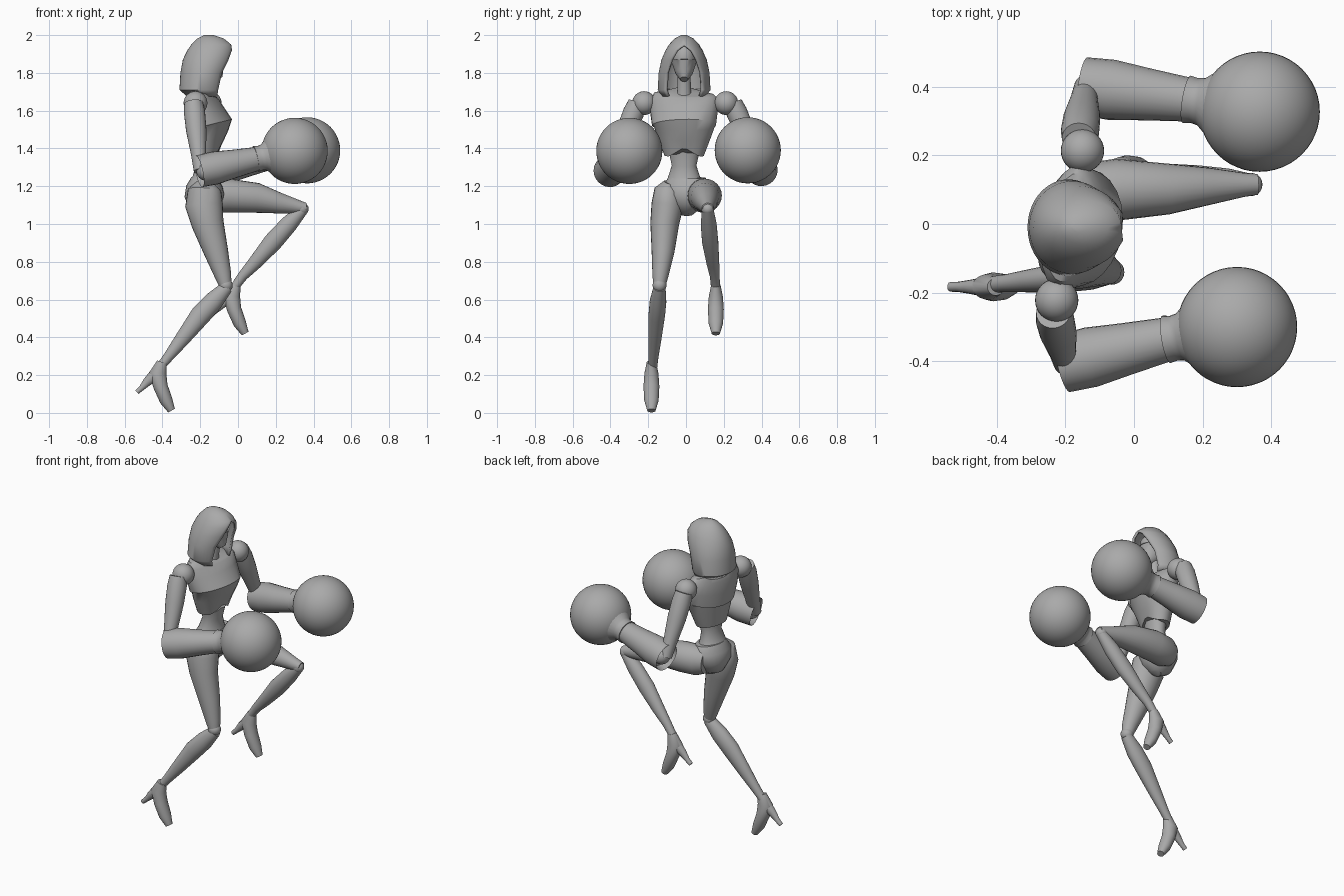
import bpy, bmesh, math
from mathutils import Vector

if "Cube" in bpy.data.objects:
    bpy.data.objects.remove(bpy.data.objects["Cube"], do_unlink=True)

grey = bpy.data.materials.new("plain grey")
grey.use_nodes = True
grey.diffuse_color = (0.4, 0.4, 0.4, 1)
grey.node_tree.nodes["Principled BSDF"].inputs["Base Color"].default_value = (0.4, 0.4, 0.4, 1)

SIDE = Vector((0, 1, 0))
TWIST = Vector((0.17, 0.98, 0)).normalized()   # shoulder line


def finish(name, bm, angle=40):
    bmesh.ops.recalc_face_normals(bm, faces=bm.faces)
    mesh = bpy.data.meshes.new(name)
    bm.to_mesh(mesh)
    bm.free()
    mesh.shade_smooth()
    mesh.set_sharp_from_angle(angle=math.radians(angle))
    mesh.materials.append(grey)
    obj = bpy.data.objects.new(name, mesh)
    bpy.context.collection.objects.link(obj)
    return obj


def tube(name, sections, side=SIDE, segs=24, hollow=0, shape=None):
    """Loft elliptical rings (x, y, z, side radius, other radius) along a path."""
    bm = bmesh.new()
    pts = [Vector(s[:3]) for s in sections]
    rings = []
    for i, (x, y, z, ra, rb) in enumerate(sections):
        t = (pts[min(i + 1, len(pts) - 1)] - pts[max(i - 1, 0)]).normalized()
        a = (side - t * side.dot(t)).normalized()
        b = t.cross(a)
        ring = []
        for k in range(segs):
            w = 2 * math.pi * k / segs
            ring.append(bm.verts.new(pts[i] + a * ra * math.cos(w) + b * rb * math.sin(w)))
        rings.append(ring)
    for r, q in zip(rings, rings[1:]):
        for k in range(segs):
            j = (k + 1) % segs
            bm.faces.new((r[k], r[j], q[j], q[k]))
    start = bm.faces.new(rings[0][::-1])
    bm.faces.new(rings[-1])
    bmesh.ops.recalc_face_normals(bm, faces=bm.faces)
    if hollow:
        bmesh.ops.inset_region(bm, faces=[start], thickness=0.012)
        bmesh.ops.translate(bm, verts=start.verts, vec=(pts[1] - pts[0]).normalized() * hollow)
    if shape:
        shape(rings)
    return finish(name, bm)


def ball(name, center, radius, scale=(1, 1, 1), segs=32):
    bm = bmesh.new()
    bmesh.ops.create_uvsphere(bm, u_segments=segs, v_segments=segs // 2, radius=radius)
    bmesh.ops.scale(bm, vec=scale, verts=bm.verts)
    bmesh.ops.translate(bm, vec=center, verts=bm.verts)
    return finish(name, bm)


def column(name, rows, y=-0.01, side=TWIST, **kw):
    """Upright loft from rows of (z, x centre, depth, half width)."""
    return tube(name, [(x, y, z, w, d) for z, x, d, w in rows], side, **kw)


# Hood: arcs round the back of the head, open at the face
def build_hood():
    levels = [(1.675, -.27, -.11, .115, 132), (1.71, -.31, -.105, .14, 136),
              (1.80, -.305, -.085, .135, 138), (1.87, -.292, -.05, .12, 146),
              (1.92, -.268, -.032, .098, 157), (1.95, -.247, -.036, .08, 180),
              (1.982, -.215, -.075, .05, 180), (2.0, -.18, -.13, .015, 180)]
    bm = bmesh.new()
    n = 32
    rows = []
    for z, back, front, width, opening in levels:
        rx = (front - back) / (1 - math.cos(math.radians(opening)))
        row = []
        for k in range(n + 1):
            a = math.radians(opening) * (2 * k / n - 1)
            row.append(bm.verts.new((back + rx - rx * math.cos(a), -.01 + width * math.sin(a), z)))
        rows.append(row)
    for r, q in zip(rows, rows[1:]):
        for k in range(n):
            bm.faces.new((r[k], r[k + 1], q[k + 1], q[k]))
    bm.faces.new(rows[-1][:-1])
    bmesh.ops.remove_doubles(bm, verts=bm.verts, dist=0.0005)
    hood = finish("hood", bm)
    shell = hood.modifiers.new("thickness", "SOLIDIFY")
    shell.thickness = 0.014
    shell.offset = -1


build_hood()

# Head, half mask and neck
column("head", [(1.77, -.1, .02, .018), (1.80, -.125, .05, .042), (1.85, -.145, .073, .06),
                (1.90, -.15, .078, .062), (1.94, -.155, .055, .045), (1.96, -.16, .02, .02)], side=SIDE)
column("mask", [(1.766, -.1, .022, .02), (1.80, -.125, .055, .046), (1.85, -.144, .078, .064),
                (1.868, -.145, .08, .066)], side=SIDE)
column("neck", [(1.64, -.18, .05, .06), (1.70, -.17, .036, .036), (1.82, -.15, .034, .034)], side=SIDE)


# Jacket with a raised notch at the front hem
def notch(rings):
    for v in rings[0]:
        v.co.z += 0.05 * max(0, 1 - abs(v.co.y + .01) / .08) * (v.co.x > -.17)


column("jacket", [(1.36, -.17, .07, .105), (1.45, -.165, .088, .14), (1.515, -.157, .106, .163),
                  (1.525, -.152, .122, .172), (1.6, -.178, .098, .182), (1.66, -.19, .078, .182),
                  (1.69, -.188, .064, .16), (1.705, -.18, .045, .06)], shape=notch)
column("waist", [(1.19, -.18, .09, .11), (1.25, -.177, .062, .085), (1.31, -.17, .05, .066),
                 (1.38, -.165, .058, .082), (1.43, -.165, .065, .1)])
column("pelvis", [(1.05, -.16, .03, .03), (1.09, -.17, .085, .08), (1.15, -.178, .105, .125),
                  (1.2, -.178, .095, .13), (1.245, -.175, .07, .1)], y=.005)

# Arms: shoulder ball, upper arm, forearm, cuff and round glove
for label, s, shoulder, elbow, wrist, glove in [
        ("right", -1, (-.225, -.222, 1.64), (-.2, -.405, 1.28), (.1, -.335, 1.345), (.3, -.3, 1.387)),
        ("left", 1, (-.15, .213, 1.64), (-.14, .4, 1.285), (.16, .362, 1.348), (.366, .327, 1.39))]:
    S, E, W, G = map(Vector, (shoulder, elbow, wrist, glove))
    ball(label + "_shoulder", S, .063)
    top = S + Vector((-.01, s * .035, .0))
    tube(label + "_upper_arm", [(*top.lerp(E, f), a, b) for f, a, b in
                                [(0, .05, .05), (.14, .056, .056), (.4, .052, .054),
                                 (.75, .042, .04), (1, .036, .034)]])
    ball(label + "_elbow", E + Vector((.03, 0, 0)), .05)
    tube(label + "_forearm", [(*E.lerp(W, f), a, b) for f, a, b in
                              [(-.02, .085, .085), (.25, .088, .088), (.6, .076, .075), (1, .064, .063)]],
         hollow=.04)
    tube(label + "_cuff", [(*W.lerp(G, f), r, r) for f, r in
                           [(-.03, .07), (.08, .066), (.18, .07), (.35, .1), (.5, .122), (.6, .12)]])
    ball(label + "_glove", G, .175, segs=48)

# Standing leg
tube("right_thigh", [(-.172, -.08, 1.215, .04, .05), (-.177, -.092, 1.18, .075, .088),
                     (-.18, -.098, 1.1, .085, .1), (-.16, -.113, 1.0, .076, .085),
                     (-.115, -.122, .85, .06, .064), (-.08, -.135, .73, .043, .045),
                     (-.068, -.14, .68, .034, .034)])
ball("right_knee", (-.065, -.14, .675), .037, segs=20)
tube("right_shin", [(-.06, -.14, .665, .032, .034), (-.13, -.148, .59, .044, .052),
                    (-.2, -.155, .515, .044, .054), (-.3, -.165, .385, .034, .039),
                    (-.37, -.172, .295, .026, .027), (-.41, -.176, .245, .024, .023)])

# Raised leg
tube("left_thigh", [(-.2, .085, 1.15, .06, .07), (-.15, .09, 1.15, .085, .09), (-.05, .1, 1.15, .09, .09),
                    (.1, .102, 1.138, .074, .079), (.22, .11, 1.11, .054, .055),
                    (.32, .114, 1.09, .035, .036), (.36, .115, 1.085, .03, .026)])
ball("left_knee", (.34, .115, 1.08), .034, segs=20)
tube("left_shin", [(.345, .115, 1.08, .03, .03), (.27, .12, 1.0, .042, .046),
                   (.185, .128, .905, .043, .05), (.09, .142, .795, .034, .037),
                   (.025, .152, .725, .026, .027), (-.015, .156, .67, .024, .023)])

# Heeled shoes, the same shape on both feet
for label, dx, y, dz in [("right", 0, -.183, 0), ("left", .39, .158, .408)]:
    def place(rows):
        return [(x + dx, y, z + dz, a, b) for x, z, a, b in rows]
    tube(label + "_shoe", place([(-.402, .268, .025, .027), (-.425, .21, .037, .046),
                                 (-.41, .14, .042, .038), (-.38, .065, .038, .034),
                                 (-.352, .012, .022, .02)]))
    tube(label + "_heel", place([(-.43, .21, .03, .035), (-.48, .165, .02, .024), (-.51, .132, .015, .015),
                                 (-.535, .11, .014, .013)]), segs=12)
